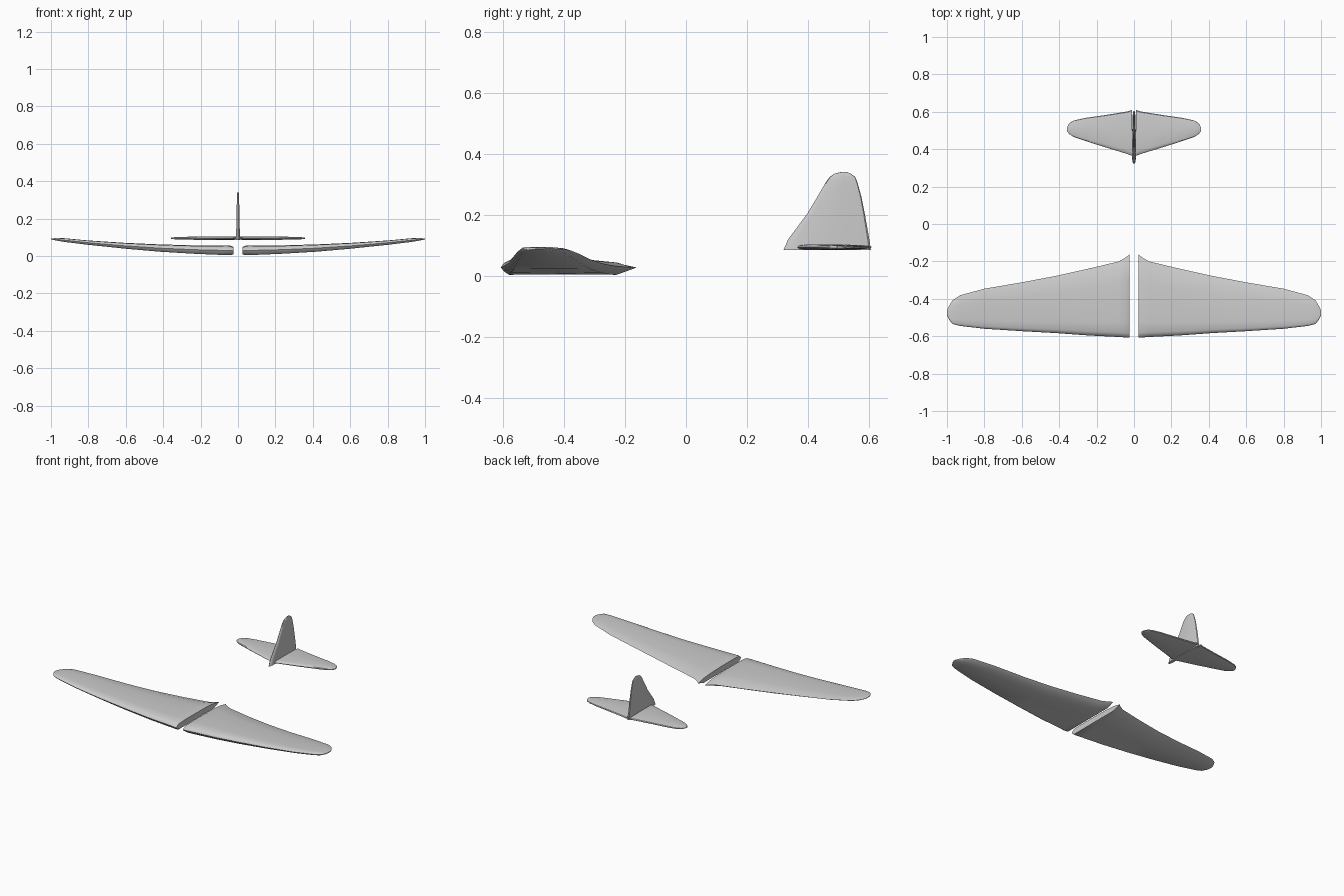
import bpy, bmesh

# Airfoil outlines: (chord fraction from leading edge, height from -1 to 1)
CAMBERED = [(0, 0), (.02, .5), (.06, .85), (.2, 1), (.45, 1), (.7, .9), (.88, .6),
            (1, 0), (.88, -.95), (.5, -.9), (.06, -.95), (.02, -.5)]
FLAT = [(0, 0), (.03, .65), (.1, 1), (.55, 1), (.9, .75), (.98, .5),
        (1, 0), (.98, -.5), (.9, -.75), (.55, -1), (.1, -1), (.03, -.65)]


def loft(name, stations, profile, upright=False):
    """Skin sections given as (span, leading y, trailing y, centre, half thickness)."""
    bm = bmesh.new()
    rings = []
    for span, le, te, mid, half in stations:
        ring = []
        for t, h in profile:
            y, w = le + (te - le) * t, mid + half * h
            ring.append(bm.verts.new((w, y, span) if upright else (span, y, w)))
        rings.append(ring)
    n = len(profile)
    for a, b in zip(rings, rings[1:]):
        for i in range(n):
            j = (i + 1) % n
            bm.faces.new((a[i], a[j], b[j], b[i]))
    bm.faces.new(rings[0])
    bm.faces.new(rings[-1])
    bmesh.ops.recalc_face_normals(bm, faces=bm.faces)
    me = bpy.data.meshes.new(name)
    bm.to_mesh(me)
    bm.free()
    ob = bpy.data.objects.new(name, me)
    bpy.context.collection.objects.link(ob)
    bpy.ops.object.select_all(action='DESELECT')
    ob.select_set(True)
    bpy.context.view_layer.objects.active = ob
    bpy.ops.object.shade_smooth_by_angle(angle=0.6)
    if not upright:
        ob.modifiers.new("mirror", 'MIRROR').use_mirror_merge = False
    return ob


# Main wings: tapered, curving upward to rounded tips
loft("main_wings", [
    (.024, -.608, -.162, .028, .020),
    (.040, -.607, -.176, .029, .026),
    (.080, -.604, -.200, .030, .026),
    (.240, -.596, -.238, .034, .023),
    (.420, -.583, -.278, .042, .020),
    (.600, -.573, -.312, .054, .016),
    (.800, -.560, -.346, .071, .012),
    (.930, -.545, -.381, .085, .010),
    (.970, -.535, -.408, .089, .007),
    (.990, -.510, -.440, .090, .004),
    (.999, -.490, -.460, .091, .002),
], CAMBERED)

# Tailplanes
loft("tailplanes", [
    (.012, .365, .610, .095, .008),
    (.035, .374, .602, .095, .009),
    (.150, .409, .583, .095, .009),
    (.260, .444, .567, .095, .008),
    (.320, .464, .554, .095, .007),
    (.345, .480, .540, .095, .005),
    (.358, .497, .518, .095, .003),
], FLAT)

# Upright fin
loft("tail_fin", [
    (.085, .320, .607, 0, .010),
    (.120, .335, .602, 0, .010),
    (.205, .398, .587, 0, .008),
    (.260, .431, .576, 0, .007),
    (.310, .460, .562, 0, .006),
    (.326, .472, .555, 0, .005),
    (.336, .487, .541, 0, .004),
    (.342, .510, .527, 0, .002),
], FLAT, upright=True)
